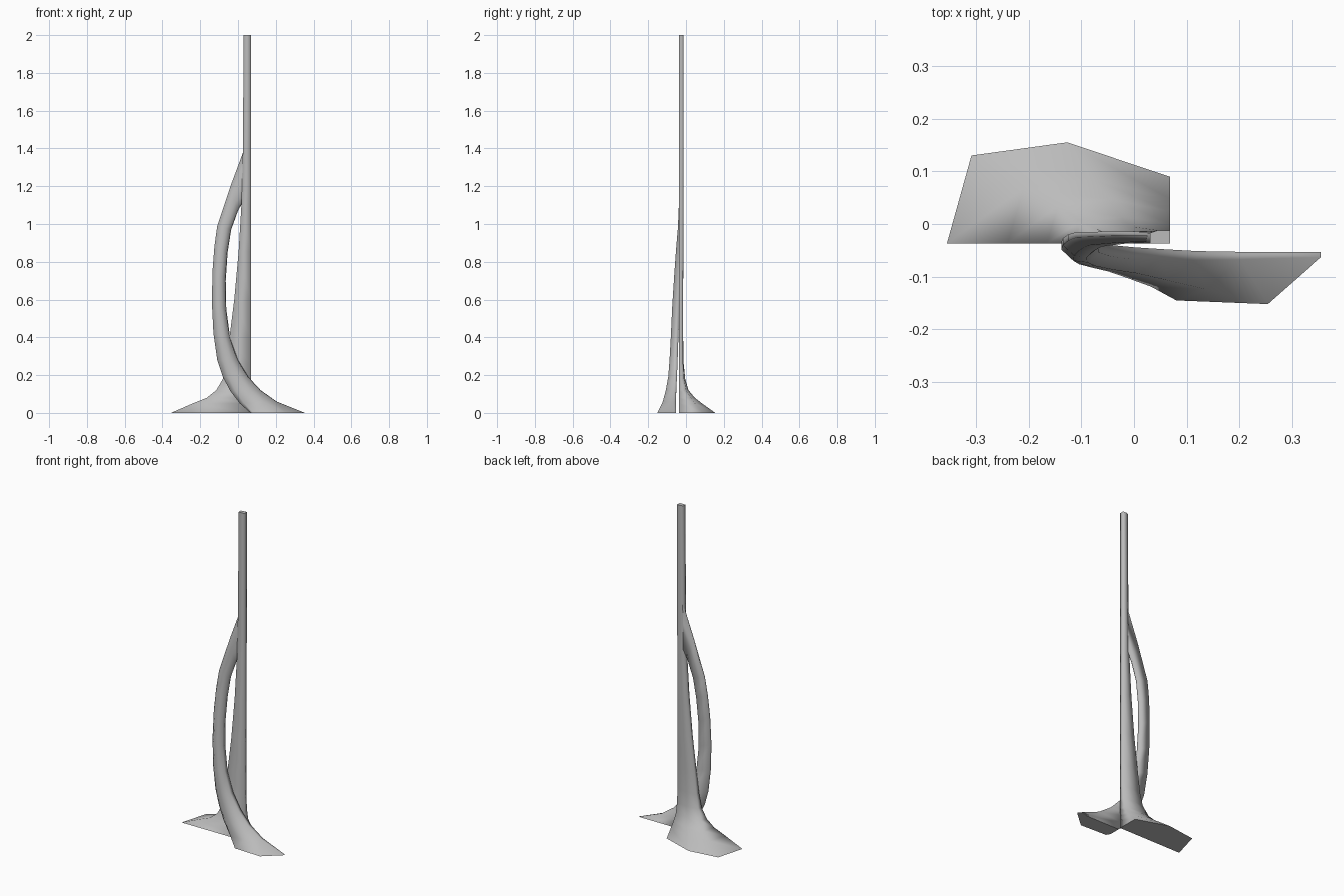
import bpy, bmesh
from mathutils import Vector

if "Cube" in bpy.data.objects:
    bpy.data.objects.remove(bpy.data.objects["Cube"])

# Dark grey metal
metal = bpy.data.materials.new("dark_grey")
metal.diffuse_color = (.5, .5, .5, 1)
metal.use_nodes = True
metal.node_tree.nodes["Principled BSDF"].inputs["Base Color"].default_value = metal.diffuse_color


def loft(name, rings):
    """Skin closed rings with smooth sides, and cap both ends with flat faces."""
    bm = bmesh.new()
    loops = [[bm.verts.new(p) for p in ring] for ring in rings]
    n = len(loops[0])
    for a, b in zip(loops, loops[1:]):
        for i in range(n):
            j = (i + 1) % n
            bm.faces.new((a[i], a[j], b[j], b[i])).smooth = True
    for loop in (loops[0], loops[-1]):
        for edge in bm.faces.new(loop).edges:
            edge.smooth = False
    bmesh.ops.recalc_face_normals(bm, faces=bm.faces)
    mesh = bpy.data.meshes.new(name)
    bm.to_mesh(mesh)
    bm.free()
    mesh.materials.append(metal)
    obj = bpy.data.objects.new(name, mesh)
    bpy.context.collection.objects.link(obj)


def section(foot, shaft, w):
    """Blend the flared foot outline into the shaft outline."""
    return [Vector(f).lerp(Vector(s), w) for f, s in zip(foot, shaft)]


# Main post: straight right and front faces, flaring to the left and back
foot = [(0, 0), (1, 0), (.89, .87), (.46, 1), (0, .66)]
shaft = [(0, 0), (1, 0), (1, .8), (.6, 1), (0, 1)]
# z, left x, back y, section blend
post = [(0, -.355, .155, 0), (.05, -.24, .085, .1), (.08, -.165, .047, .2),
        (.12, -.115, .013, .3), (.18, -.08, -.004, .45), (.26, -.063, -.012, .6),
        (.4, -.045, -.015, .8), (.6, -.02, -.015, .9), (.85, .003, -.014, 1),
        (1.1, .018, -.013, 1), (1.4, .026, -.012, 1), (2, .03, -.012, 1)]
loft("main_post", [[(.068 + (x - .068) * u, -.037 + (y + .037) * v, z)
                    for u, v in section(foot, shaft, w)] for z, x, y, w in post])

# Curved branch: sweeps from the right foot around the left and into the post
foot = [(0, 0), (0, .7), (.05, .93), (.65, 1), (1, .1), (1, 0)]
shaft = [(0, .05), (0, .4), (.3, .92), (.65, 1), (.95, .55), (1, .05)]
# left x, left z, right x, right z, front y, back y, section blend
branch = [(.066, 0, .355, 0, -.152, -.053, 0),
          (.01, .05, .205, .06, -.124, -.052, .25),
          (-.04, .115, .12, .12, -.107, -.05, .5),
          (-.08, .19, .055, .19, -.094, -.046, .75),
          (-.11, .28, 0, .28, -.087, -.042, 1),
          (-.13, .42, -.042, .4, -.08, -.038, 1),
          (-.138, .58, -.062, .55, -.073, -.032, 1),
          (-.135, .75, -.065, .7, -.063, -.025, 1),
          (-.125, .88, -.055, .85, -.053, -.018, 1),
          (-.11, .99, -.036, .97, -.043, -.014, 1),
          (-.04, 1.2, 0, 1.07, -.037, -.013, 1),
          (.042, 1.42, .045, 1.15, -.035, -.014, 1)]
loft("curved_branch", [[(a + (b - a) * u, back + (front - back) * v, za + (zb - za) * u)
                        for u, v in section(foot, shaft, w)]
                       for a, za, b, zb, front, back, w in branch])
